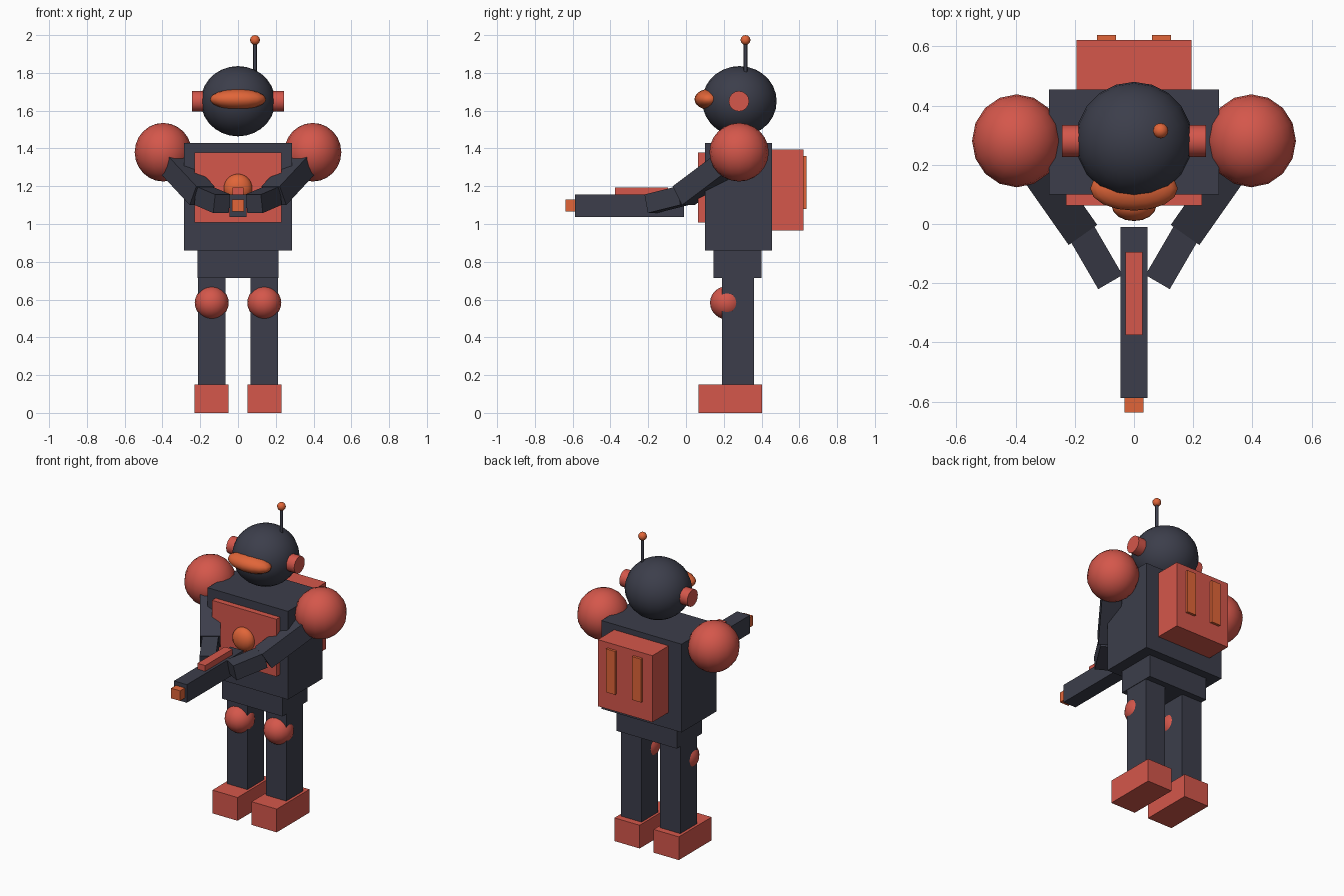
import bpy, bmesh, math
from mathutils import Matrix, Vector

if "Cube" in bpy.data.objects:
    bpy.data.objects.remove(bpy.data.objects["Cube"])


def material(name, color):
    m = bpy.data.materials.new(name)
    m.diffuse_color = (*color, 1)
    m.use_nodes = True
    m.node_tree.nodes["Principled BSDF"].inputs["Base Color"].default_value = m.diffuse_color
    return m


DARK = material("dark", (0.045, 0.048, 0.07))
RED = material("red", (0.66, 0.095, 0.07))
ORANGE = material("orange", (0.75, 0.13, 0.04))


def finish(name, bm, mat, smooth=False):
    me = bpy.data.meshes.new(name)
    for f in bm.faces:
        f.smooth = smooth
    bm.to_mesh(me)
    bm.free()
    me.materials.append(mat)
    ob = bpy.data.objects.new(name, me)
    bpy.context.collection.objects.link(ob)
    return ob


def box(name, x, y, z, mat):
    """Box from (min, max) ranges."""
    lo, hi = Vector((x[0], y[0], z[0])), Vector((x[1], y[1], z[1]))
    bm = bmesh.new()
    bmesh.ops.create_cube(bm, size=1, matrix=Matrix.Translation((lo + hi) / 2)
                          @ Matrix.Diagonal((*(hi - lo), 1)))
    return finish(name, bm, mat)


def ball(name, c, r, mat, seg=16, rings=12):
    bm = bmesh.new()
    bmesh.ops.create_uvsphere(bm, u_segments=seg, v_segments=rings, radius=1,
                              matrix=Matrix.Translation(c) @ Matrix.Diagonal((*r, 1)))
    return finish(name, bm, mat, True)


def rod(name, a, b, r, mat, seg=16):
    a, b = Vector(a), Vector(b)
    rot = (b - a).to_track_quat('Z', 'Y').to_matrix().to_4x4()
    bm = bmesh.new()
    bmesh.ops.create_cone(bm, cap_ends=True, segments=seg, radius1=r, radius2=r,
                          depth=(b - a).length,
                          matrix=Matrix.Translation((a + b) / 2) @ rot)
    ob = finish(name, bm, mat, True)
    for f in ob.data.polygons:
        f.use_smooth = len(f.vertices) == 4
    return ob


def limb(name, a, b, w, h, mat):
    """Square beam between two points, kept level sideways."""
    a, b = Vector(a), Vector(b)
    rot = (b - a).to_track_quat('Y', 'Z').to_matrix().to_4x4()
    bm = bmesh.new()
    bmesh.ops.create_cube(bm, size=1, matrix=Matrix.Translation((a + b) / 2) @ rot
                          @ Matrix.Diagonal((w, (b - a).length, h, 1)))
    return finish(name, bm, mat)


# Body
box("torso", (-.287, .287), (.10, .455), (.86, 1.43), DARK)
box("pelvis", (-.215, .215), (.145, .40), (.715, .87), DARK)
box("chest_plate", (-.23, .23), (.063, .12), (1.007, 1.378), RED)
ball("chest_light", (0, .06, 1.19), (.075, .05, .075), ORANGE)
box("backpack", (-.195, .195), (.44, .622), (.965, 1.395), RED)

# Head
ball("head", (0, .283, 1.65), (.197, .197, .186), DARK, 20, 14)
ball("visor", (0, .12, 1.66), (.148, .075, .054), ORANGE)
rod("antenna", (.09, .315, 1.78), (.09, .315, 1.97), .01, DARK, 8)
ball("antenna_tip", (.09, .315, 1.974), (.026,) * 3, ORANGE, 12, 8)

# Mirrored parts
for s, side in ((-1, "left"), (1, "right")):
    def sx(a, b):
        return tuple(sorted((s * a, s * b)))

    def at(x, y, z):
        return (s * x, y, z)

    rod(side + "_ear", at(.16, .28, 1.65), at(.243, .28, 1.65), .054, RED)
    box(side + "_vent", sx(.06, .125), (.61, .638), (1.08, 1.36), ORANGE)
    ball(side + "_shoulder", at(.396, .281, 1.38), (.151, .157, .155), RED)
    limb(side + "_upper_arm", at(.395, .28, 1.37), at(.19, -.012, 1.15), .118, .116, DARK)
    limb(side + "_forearm", at(.185, -.015, 1.15), at(.085, -.187, 1.107), .095, .10, DARK)
    box(side + "_leg", sx(.066, .212), (.19, .36), (.14, .73), DARK)
    ball(side + "_knee", at(.139, .217, .583), (.09, .09, .088), RED)
    box(side + "_foot", sx(.05, .23), (.067, .402), (0, .15), RED)

# Held device
box("blaster_body", (-.046, .046), (-.588, -.01), (1.038, 1.155), DARK)
box("blaster_rail", (-.028, .028), (-.375, -.095), (1.145, 1.192), RED)
box("blaster_muzzle", (-.032, .032), (-.637, -.57), (1.065, 1.13), ORANGE)
